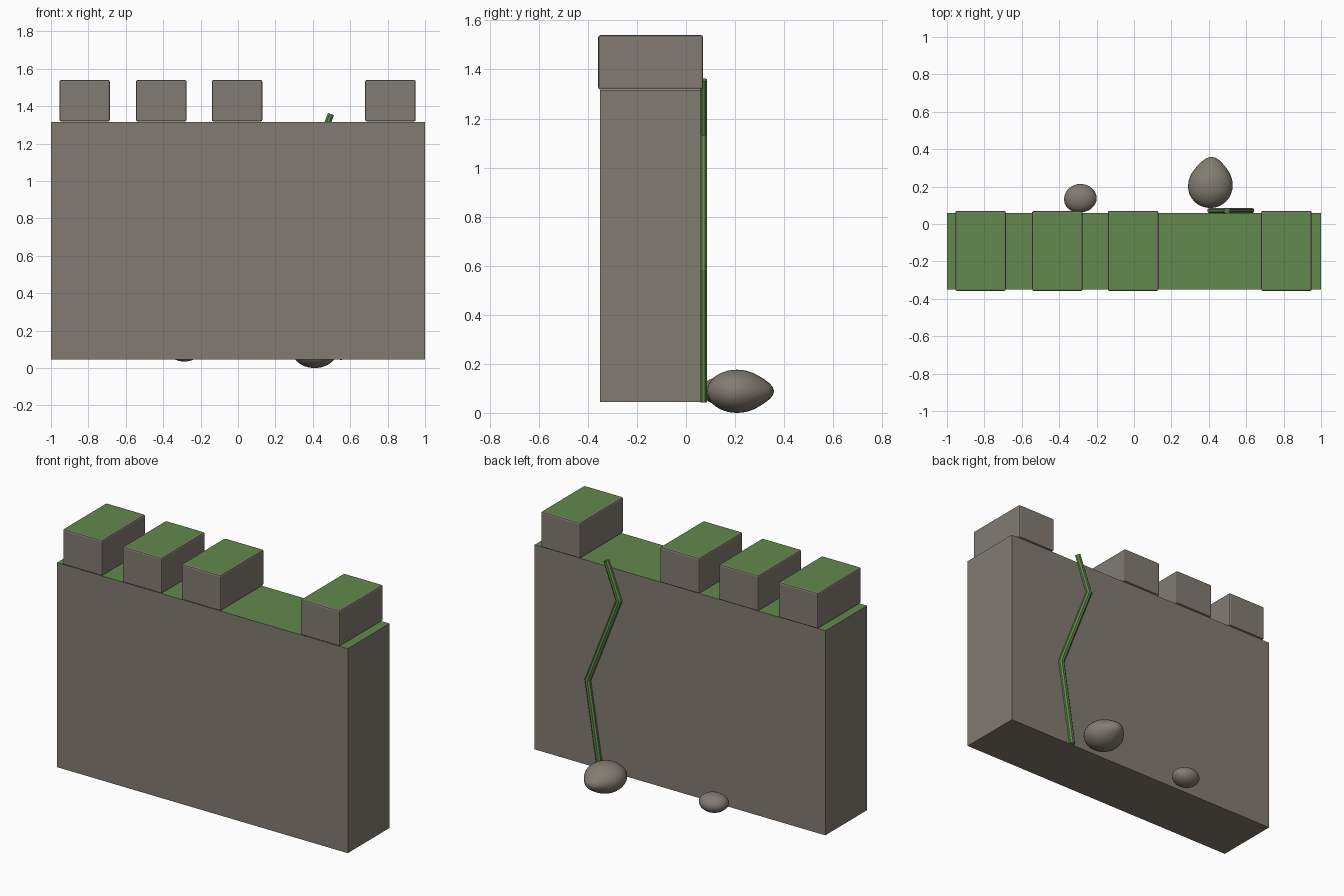
import bpy, bmesh, math
from mathutils import Vector

if "Cube" in bpy.data.objects:
    bpy.data.objects.remove(bpy.data.objects["Cube"])


def material(name, rgb):
    m = bpy.data.materials.new(name)
    m.diffuse_color = (*rgb, 1)
    m.use_nodes = True
    m.node_tree.nodes["Principled BSDF"].inputs["Base Color"].default_value = m.diffuse_color
    return m


STONE = material("grey stone", (0.225, 0.2, 0.165))
MOSS = material("moss green", (0.122, 0.25, 0.075))


def finish(name, bm, mats, smooth=False):
    me = bpy.data.meshes.new(name)
    bmesh.ops.recalc_face_normals(bm, faces=bm.faces)
    bm.to_mesh(me)
    bm.free()
    for m in mats:
        me.materials.append(m)
    for p in me.polygons:
        p.use_smooth = smooth
    ob = bpy.data.objects.new(name, me)
    bpy.context.collection.objects.link(ob)
    return ob


def block(name, lo, hi, bevel=0.0):
    """Stone block with a mossy top face."""
    bm = bmesh.new()
    bmesh.ops.create_cube(bm, size=1)
    lo, hi = Vector(lo), Vector(hi)
    for v in bm.verts:
        v.co = (lo + hi) / 2 + v.co * (hi - lo)
    if bevel:
        bmesh.ops.bevel(bm, geom=bm.edges[:], offset=bevel, segments=2,
                        profile=0.5, affect='EDGES')
    bm.normal_update()
    for f in bm.faces:
        f.material_index = 1 if f.normal.z > 0.99 else 0
    return finish(name, bm, [STONE, MOSS])


def boulder(name, centre, radii, lumps):
    """Rounded stone; each lump is (direction, height, sharpness)."""
    bm = bmesh.new()
    bmesh.ops.create_uvsphere(bm, u_segments=32, v_segments=20, radius=1)
    for v in bm.verts:
        n = v.co.normalized()
        s = 1 + sum(h * math.exp(k * (n.dot(Vector(d).normalized()) - 1))
                    for d, h, k in lumps)
        v.co = Vector(n[i] * s * radii[i] + centre[i] for i in range(3))
    return finish(name, bm, [STONE], True)


# Wall and battlements, one merlon missing
block("wall", (-1, -0.35, 0.045), (1, 0.06, 1.316))
for i, x in enumerate((-0.82, -0.41, -0.005, 0.815)):
    block(f"merlon_{i + 1}", (x - 0.135, -0.358, 1.318),
          (x + 0.135, 0.07, 1.54), 0.009)

# Vine climbing the back of the wall
path = [(0.54, 0.045), (0.625, 0.58), (0.41, 1.13), (0.497, 1.358)]
R, SIDES, Y = 0.0185, 8, 0.0715
bm = bmesh.new()
rings = []
for i, (x, z) in enumerate(path):
    p = Vector((x, Y, z))
    dirs = [Vector((b[0] - a[0], 0, b[1] - a[1])).normalized()
            for a, b in zip(path[max(i - 1, 0):], path[max(i - 1, 0) + 1:i + 2])]
    t = sum(dirs, Vector()).normalized()
    side = Vector((t.z, 0, -t.x)) / t.dot(dirs[0])
    rings.append([bm.verts.new(p + side * R * math.cos(a) + Vector((0, 0.016 * math.sin(a), 0)))
                  for a in (2 * math.pi * (k + 0.5) / SIDES for k in range(SIDES))])
for a, b in zip(rings, rings[1:]):
    for k in range(SIDES):
        j = (k + 1) % SIDES
        bm.faces.new((a[k], a[j], b[j], b[k]))
bm.faces.new(rings[0])
bm.faces.new(rings[-1])
vine = finish("vine", bm, [MOSS])

# Fallen stones behind the wall
boulder("large_boulder", (0.41, 0.208, 0.09), (0.118, 0.122, 0.088),
        [((0.05, 1, 0), 0.24, 9), ((-0.7, -0.4, 0.2), 0.05, 5)])
boulder("small_boulder", (-0.287, 0.138, 0.09), (0.085, 0.076, 0.055),
        [((1, 0, 0.1), 0.03, 4), ((-0.8, -0.6, 0), 0.06, 6)])
for ob in bpy.context.collection.objects:
    if ob.name == "large_boulder":
        ob.location.z = -min(v.co.z for v in ob.data.vertices)
